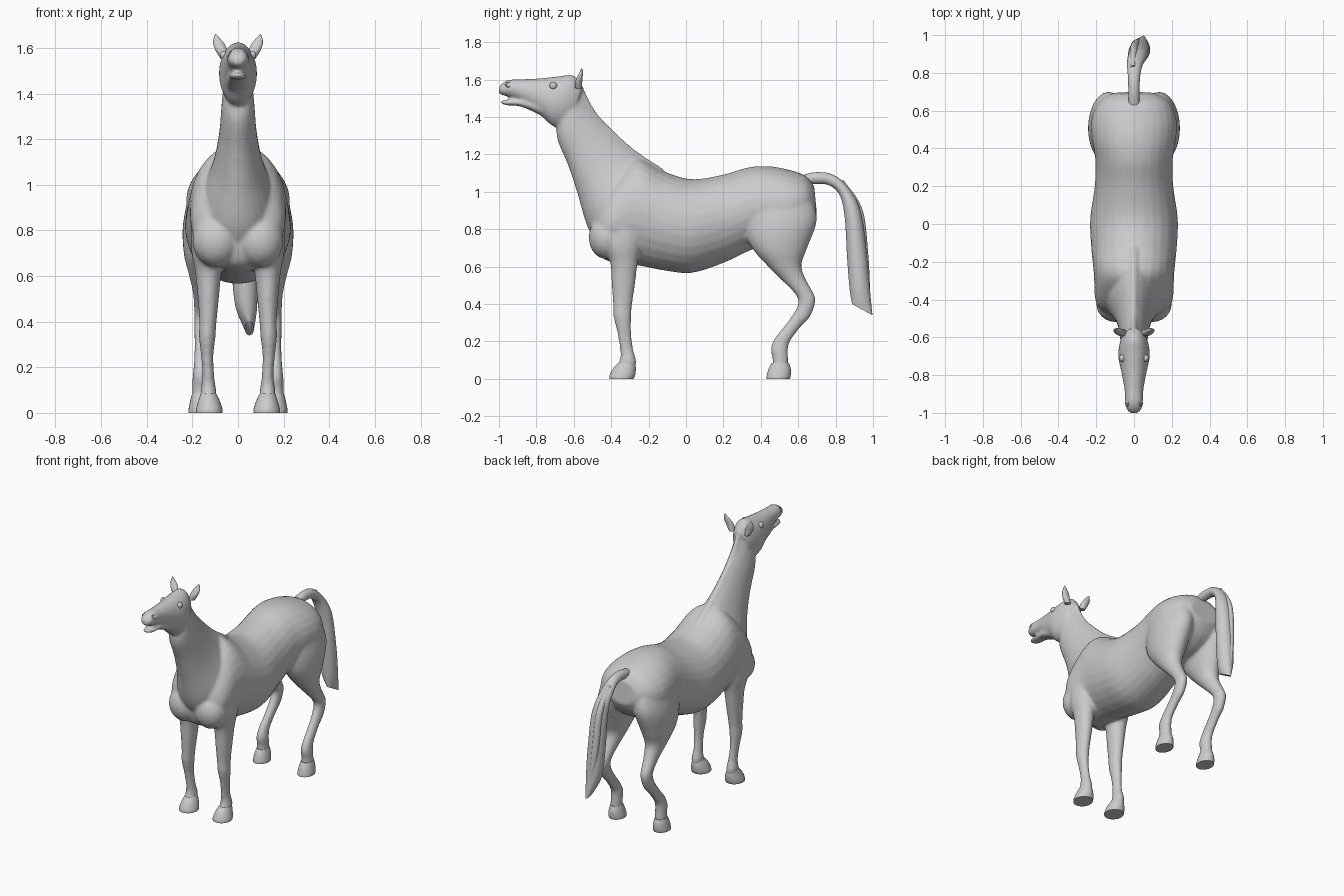
import bpy, bmesh, math
from mathutils import Matrix, Vector


def spline(a, b, c, d, t):
    return 0.5 * (2 * b + (c - a) * t + (2 * a - 5 * b + 4 * c - d) * t * t
                  + (3 * b - a - 3 * c + d) * t ** 3)


def loft(bm, stations, sides=(1,), n=28, steps=5, taper=0.0):
    """Station = (y1, z1, y2, z2, half width, x): an oval between two profile points."""
    k = len(stations) - 1
    rows = []
    for i in range(k):
        q = [stations[max(0, min(k, i + o))] for o in (-1, 0, 1, 2)]
        rows += [[spline(*v, s / steps) for v in zip(*q)] for s in range(steps)]
    rows.append(list(stations[-1]))
    for side in sides:
        rings = []
        for y1, z1, y2, z2, hw, x in rows:
            ring = []
            for j in range(n):
                a = 2 * math.pi * j / n
                s, c = math.sin(a), math.cos(a)
                f = (1 + s) / 2
                ring.append(bm.verts.new((side * (x + hw * c * (1 - taper * f * f)),
                                          y1 + (y2 - y1) * f, z1 + (z2 - z1) * f)))
            rings.append(ring)
        for r, q in zip(rings, rings[1:]):
            for j in range(n):
                bm.faces.new((r[j], r[(j + 1) % n], q[(j + 1) % n], q[j]))
        bm.faces.new(rings[0])
        bm.faces.new(rings[-1])


def ball(bm, loc, size):
    for side in (-1, 1):
        m = Matrix.Translation((side * loc[0], loc[1], loc[2])) @ Matrix.Diagonal((*size, 1))
        bmesh.ops.create_uvsphere(bm, u_segments=24, v_segments=16, radius=1, matrix=m)


def finish(bm, name):
    bmesh.ops.recalc_face_normals(bm, faces=bm.faces)
    me = bpy.data.meshes.new(name)
    bm.to_mesh(me)
    bm.free()
    ob = bpy.data.objects.new(name, me)
    bpy.context.collection.objects.link(ob)
    bpy.ops.object.select_all(action='DESELECT')
    bpy.context.view_layer.objects.active = ob
    ob.select_set(True)
    bpy.ops.object.shade_smooth_by_angle(angle=math.radians(50))
    return ob


BOTH = (-1, 1)
body = bmesh.new()

# trunk, chest to rump
loft(body, [(-.485, .73, -.495, .86, .09, 0), (-.46, .66, -.47, .95, .165, 0),
            (-.40, .625, -.40, 1.06, .205, 0), (-.25, .605, -.27, 1.18, .213, 0),
            (-.12, .58, -.12, 1.11, .227, 0), (.03, .567, .03, 1.068, .232, 0),
            (.20, .62, .20, 1.092, .208, 0), (.35, .69, .33, 1.13, .205, 0),
            (.45, .72, .44, 1.137, .222, 0), (.56, .74, .55, 1.118, .225, 0),
            (.65, .80, .64, 1.085, .185, 0), (.70, .88, .685, 1.03, .11, 0)])
# breast muscles
ball(body, (.095, -.425, .755), (.105, .095, .115))
# neck
loft(body, [(-.69, 1.37, -.56, 1.54, .068, 0), (-.688, 1.28, -.50, 1.44, .078, 0),
            (-.63, 1.14, -.40, 1.325, .09, 0), (-.58, .99, -.28, 1.218, .118, 0),
            (-.53, .82, -.15, 1.125, .17, 0), (-.47, .72, 0, 1.04, .185, 0)], taper=.35)
# mane ridge
loft(body, [(-.62, 1.50, -.555, 1.57, .02, 0), (-.54, 1.38, -.482, 1.43, .02, 0),
            (-.43, 1.26, -.385, 1.325, .022, 0), (-.30, 1.13, -.27, 1.222, .026, 0),
            (-.15, 1.03, -.12, 1.122, .03, 0)])
# head with upper muzzle
loft(body, [(-.62, 1.38, -.55, 1.56, .058, 0), (-.675, 1.345, -.60, 1.622, .077, 0),
            (-.725, 1.36, -.68, 1.618, .083, 0), (-.79, 1.42, -.77, 1.608, .068, 0),
            (-.88, 1.483, -.875, 1.602, .05, 0), (-.95, 1.508, -.94, 1.60, .047, 0),
            (-.985, 1.517, -.98, 1.583, .038, 0), (-1.003, 1.53, -1.0, 1.562, .02, 0)])
# lower jaw
loft(body, [(-.77, 1.405, -.77, 1.48, .055, 0), (-.88, 1.455, -.88, 1.493, .042, 0),
            (-.95, 1.461, -.95, 1.491, .036, 0), (-.99, 1.472, -.99, 1.488, .02, 0)])
# front legs
loft(body, [(-.45, .87, -.20, .87, .085, .115), (-.44, .72, -.235, .72, .075, .13),
            (-.405, .62, -.258, .62, .058, .13), (-.397, .50, -.273, .50, .046, .13),
            (-.39, .40, -.288, .40, .038, .132), (-.387, .33, -.293, .33, .036, .135),
            (-.368, .25, -.293, .25, .027, .135), (-.353, .16, -.283, .16, .026, .13),
            (-.353, .105, -.266, .095, .034, .13), (-.38, .05, -.275, .05, .035, .128),
            (-.38, .03, -.29, .03, .03, .128)], BOTH)
# hind legs
loft(body, [(.32, .95, .67, .98, .095, .12), (.315, .79, .70, .85, .107, .135),
            (.36, .69, .648, .70, .09, .147), (.44, .60, .617, .61, .065, .15),
            (.52, .52, .637, .54, .046, .152), (.583, .455, .672, .475, .037, .156),
            (.601, .41, .693, .42, .034, .158), (.578, .355, .665, .335, .031, .16),
            (.535, .295, .615, .28, .028, .162), (.473, .215, .556, .20, .029, .165),
            (.453, .16, .545, .15, .034, .165), (.463, .105, .547, .095, .034, .166),
            (.46, .05, .545, .05, .036, .167), (.465, .03, .54, .03, .03, .167)], BOTH)
horse = finish(body, "horse_body")
rm = horse.modifiers.new("blend", 'REMESH')
rm.mode = 'VOXEL'
rm.voxel_size = .009
rm.use_smooth_shade = True
sm = horse.modifiers.new("soften", 'SMOOTH')
sm.factor = .5
sm.iterations = 8

# hooves
bm = bmesh.new()
loft(bm, [(-.362, .085, -.272, .085, .034, .13), (-.39, .055, -.268, .055, .046, .127),
          (-.408, .02, -.272, .02, .057, .126), (-.41, 0, -.28, 0, .059, .126)], BOTH)
finish(bm, "front_hooves")
bm = bmesh.new()
loft(bm, [(.458, .085, .55, .085, .035, .166), (.442, .055, .56, .055, .043, .166),
          (.432, .02, .56, .02, .05, .166), (.43, 0, .555, 0, .051, .166)], BOTH)
finish(bm, "hind_hooves")

# tail
bm = bmesh.new()
loft(bm, [(.63, 1.04, .63, 1.092, .03, 0), (.70, 1.042, .70, 1.105, .03, 0),
          (.765, 1.035, .79, 1.09, .032, 0), (.82, .985, .875, 1.015, .042, .005),
          (.848, .87, .935, .89, .052, .02), (.862, .64, .968, .66, .056, .028),
          (.875, .48, .985, .46, .048, .036), (.888, .40, .997, .34, .02, .05)])
# hair locks
loft(bm, [(.80, 1.03, .84, 1.065, .016, -.005), (.90, .90, .942, .91, .02, .0),
          (.93, .66, .974, .67, .022, .01), (.95, .46, .985, .45, .012, .03)])
finish(bm, "tail")

# ears
bm = bmesh.new()
loft(bm, [(-.595, 1.555, -.555, 1.55, .018, .058), (-.592, 1.59, -.555, 1.585, .026, .072),
          (-.578, 1.62, -.552, 1.62, .024, .085), (-.566, 1.645, -.552, 1.645, .012, .094),
          (-.56, 1.66, -.556, 1.66, .002, .098)], BOTH, n=16)
finish(bm, "ears")

# eyes
bm = bmesh.new()
ball(bm, (.062, -.71, 1.567), (.017, .02, .02))
finish(bm, "eyes")

# nostrils
for side in BOTH:
    bpy.ops.mesh.primitive_torus_add(major_radius=.013, minor_radius=.004, major_segments=20,
                                     minor_segments=8, location=(side * .037, -.95, 1.573),
                                     rotation=(0, side * math.radians(60), 0))
    bpy.context.object.name = "nostril"
    bpy.ops.object.shade_smooth_by_angle()
